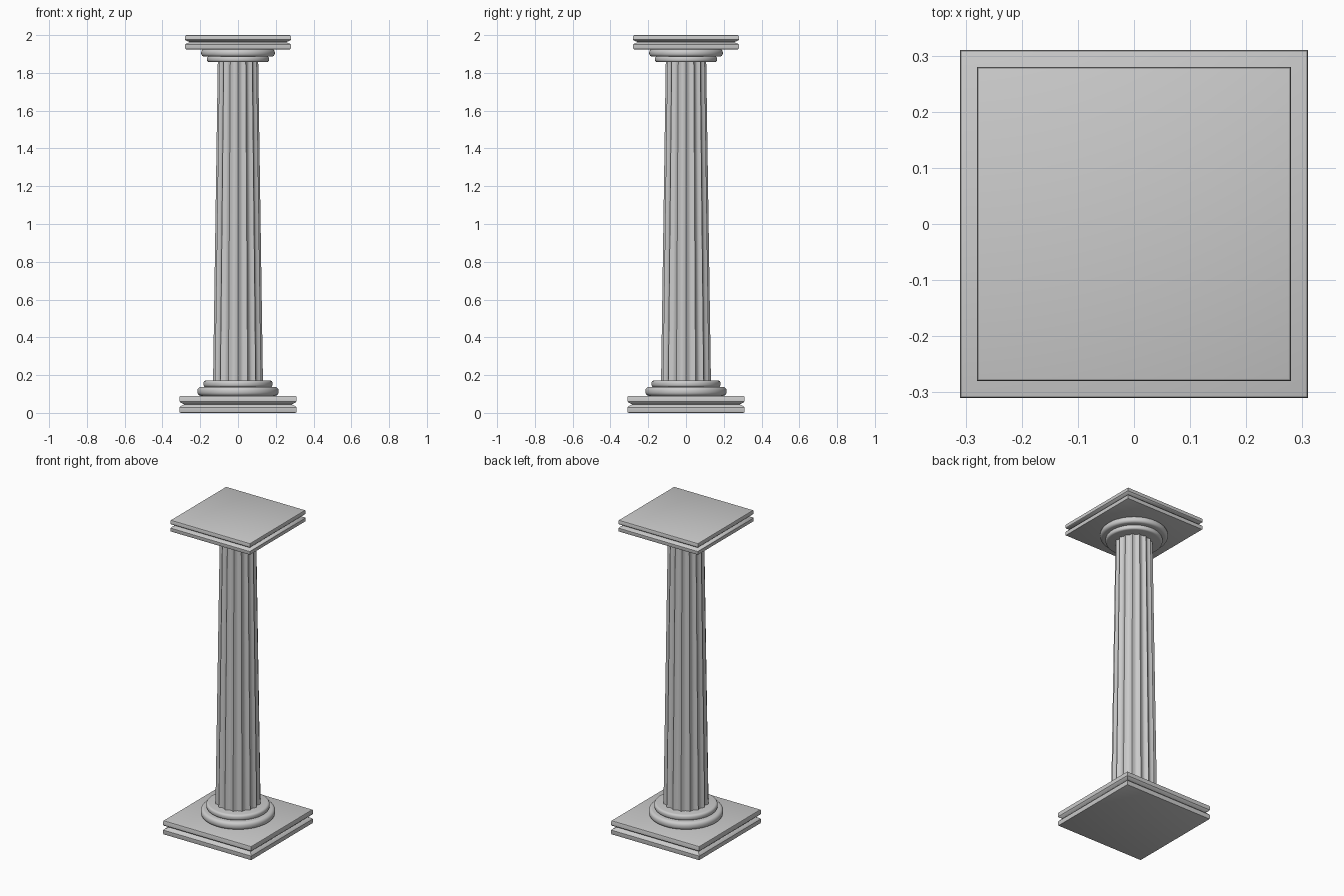
import bpy, bmesh, math

if "Cube" in bpy.data.objects:
    bpy.data.objects.remove(bpy.data.objects["Cube"])


def finish(name, bm, angle):
    bmesh.ops.recalc_face_normals(bm, faces=bm.faces)
    me = bpy.data.meshes.new(name)
    bm.to_mesh(me)
    bm.free()
    ob = bpy.data.objects.new(name, me)
    bpy.context.collection.objects.link(ob)
    bpy.context.view_layer.objects.active = ob
    ob.select_set(True)
    bpy.ops.object.shade_smooth_by_angle(angle=math.radians(angle))
    ob.select_set(False)
    return ob


def loft(name, rings, angle=35):
    """Skin a stack of closed rings and cap both ends."""
    bm = bmesh.new()
    loops = [[bm.verts.new(p) for p in ring] for ring in rings]
    n = len(loops[0])
    for a, b in zip(loops, loops[1:]):
        for i in range(n):
            j = (i + 1) % n
            bm.faces.new((a[i], a[j], b[j], b[i]))
    bm.faces.new(loops[0])
    bm.faces.new(loops[-1])
    return finish(name, bm, angle)


def square(h, z):
    return [(-h, -h, z), (h, -h, z), (h, h, z), (-h, h, z)]


def circle(r, z, n=64):
    return [(r * math.cos(2 * math.pi * i / n), r * math.sin(2 * math.pi * i / n), z)
            for i in range(n)]


def slab(name, half, z0, z1):
    """Square slab with eased edges and a V groove around its middle."""
    t, e = z1 - z0, 0.006
    prof = [(half - e, 0), (half - e * .3, e * .3), (half, e), (half, .32 * t), (half - .004, .38 * t),
            (half - .025, .5 * t), (half - .004, .62 * t), (half, .68 * t),
            (half, t - e), (half - e * .3, t - e * .3), (half - e, t)]
    return loft(name, [square(h, z0 + z) for h, z in prof])


def torus_disc(name, r, z0, z1, b):
    """Round disc with rolled edges."""
    arc = [math.radians(a) for a in (0, 22.5, 45, 67.5, 90)]
    prof = [(r - b + b * math.sin(a), z0 + b - b * math.cos(a)) for a in arc]
    prof += [(r - b + b * math.cos(a), z1 - b + b * math.sin(a)) for a in arc]
    return loft(name, [circle(*p) for p in prof])


def fluted(r, z, flutes=16, steps=8, depth=0.1):
    """Ring with concave scallops meeting at sharp ridges."""
    n = flutes * steps
    out = []
    for i in range(n):
        a = 2 * math.pi * i / n
        k = r * (1 - depth * math.sin(math.pi * (i % steps) / steps))
        out.append((k * math.cos(a), k * math.sin(a), z))
    return out


# Square plinth and crowning slab
slab("plinth", 0.31, 0.0, 0.09)
slab("abacus", 0.28, 1.925, 2.0)

# Round base and capital mouldings
torus_disc("base_lower_ring", 0.215, 0.09, 0.138, 0.02)
torus_disc("base_upper_ring", 0.183, 0.136, 0.172, 0.014)
torus_disc("capital_lower_ring", 0.164, 1.857, 1.888, 0.012)
torus_disc("capital_upper_ring", 0.195, 1.886, 1.926, 0.017)

# Tapered fluted shaft in five drums
rings = [fluted(0.132 - 0.025 * i / 5, 0.17 + 1.69 * i / 5) for i in range(6)]
loft("shaft", rings)
